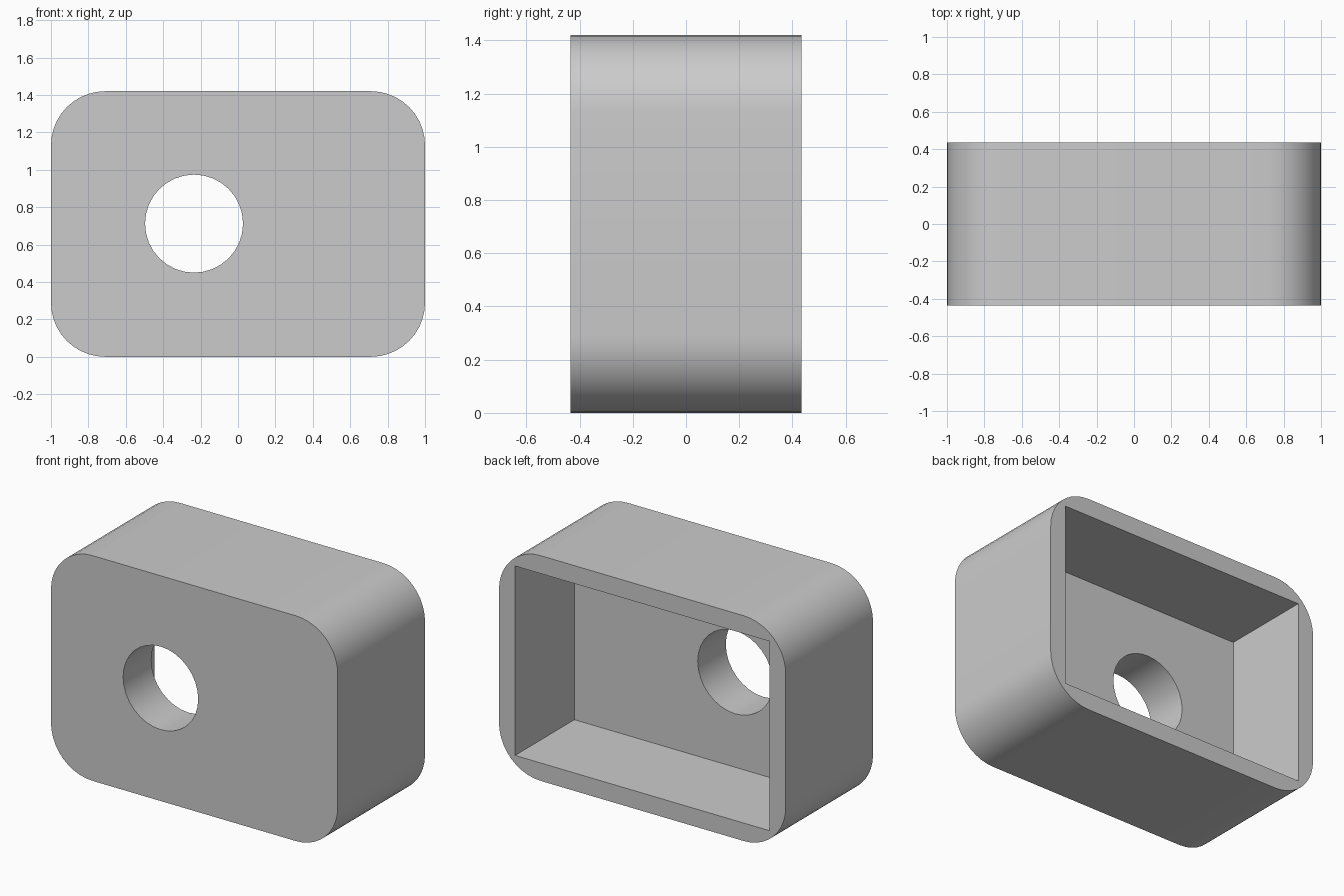
import bpy
import math

if "Cube" in bpy.data.objects:
    bpy.data.objects.remove(bpy.data.objects["Cube"])

W, D, H = 2.0, 0.87, 1.42      # outer size
R, WALL, FRONT = 0.29, 0.113, 0.28
SEGS = 10


def prism(name, profile, y0, y1):
    """Extrude an x-z profile along y."""
    n = len(profile)
    verts = [(x, y, z) for y in (y0, y1) for x, z in profile]
    faces = [tuple(range(n)), tuple(reversed(range(n, 2 * n)))]
    faces += [(i, i + n, (i + 1) % n + n, (i + 1) % n) for i in range(n)]
    mesh = bpy.data.meshes.new(name)
    mesh.from_pydata(verts, [], faces)
    obj = bpy.data.objects.new(name, mesh)
    bpy.context.collection.objects.link(obj)
    return obj


def arc(cx, cz, r, a0, a1, n):
    return [(cx + r * math.cos(a0 + (a1 - a0) * i / n),
             cz + r * math.sin(a0 + (a1 - a0) * i / n)) for i in range(n + 1)]


# Rounded block
outline = []
for k, (sx, sz) in enumerate([(1, 1), (-1, 1), (-1, -1), (1, -1)]):
    outline += arc(sx * (W / 2 - R), H / 2 + sz * (H / 2 - R), R,
                   k * math.pi / 2, (k + 1) * math.pi / 2, SEGS)
housing = prism("housing", outline, -D / 2, D / 2)

# Square-cornered pocket, open at the back
px, z0, z1 = W / 2 - WALL, WALL, H - WALL
pocket = prism("pocket_cutter", [(px, z0), (px, z1), (-px, z1), (-px, z0)],
               -D / 2 + FRONT, D / 2 + 0.2)

# Round hole through the front wall
hole = prism("hole_cutter", arc(-0.235, 0.712, 0.262, 0, 2 * math.pi, 32)[:-1],
             -D / 2 - 0.2, 0.1)

# Cut both shapes, then remove the cutters
bpy.context.view_layer.objects.active = housing
housing.select_set(True)
for cutter in (pocket, hole):
    cutter.hide_render = True
    mod = housing.modifiers.new(cutter.name, 'BOOLEAN')
    mod.operation = 'DIFFERENCE'
    mod.solver = 'EXACT'
    mod.object = cutter
    bpy.ops.object.modifier_apply(modifier=mod.name)
    bpy.data.objects.remove(cutter)

bpy.ops.object.shade_smooth_by_angle(angle=math.radians(30))
